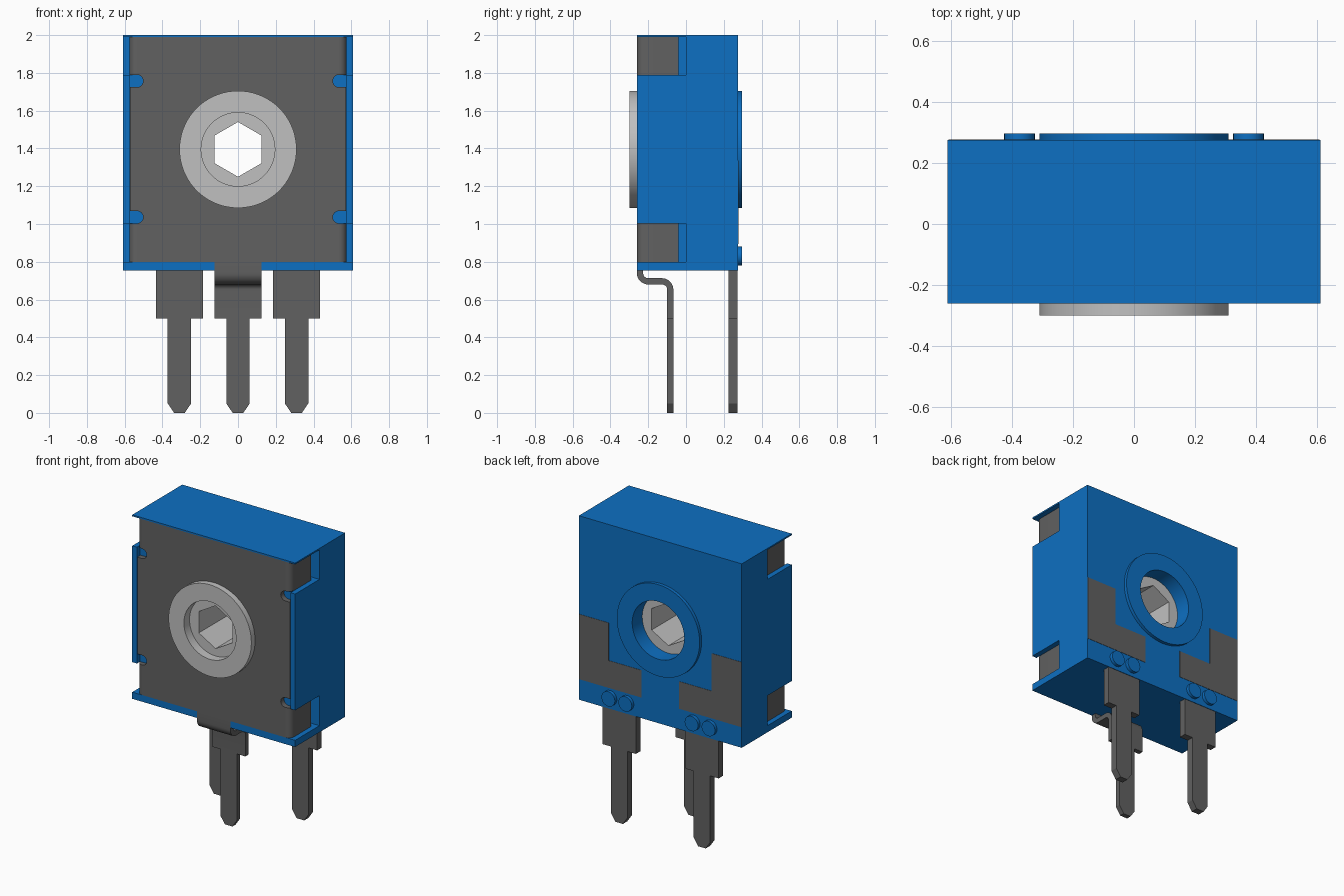
import bpy, bmesh, math

cube = bpy.data.objects.get("Cube")
if cube:
    bpy.data.objects.remove(cube, do_unlink=True)


def material(name, rgb):
    m = bpy.data.materials.new(name)
    m.use_nodes = True
    m.diffuse_color = (*rgb, 1)
    m.node_tree.nodes["Principled BSDF"].inputs["Base Color"].default_value = (*rgb, 1)
    return m


BLUE = material("blue_plastic", (0.004, 0.16, 0.54))
DARK = material("dark_metal", (0.12, 0.12, 0.12))
LIGHT = material("light_grey_plastic", (0.53, 0.53, 0.53))

HUB_Z = 1.395  # height of the rotor axis


def finish(name, bm, mat):
    bmesh.ops.recalc_face_normals(bm, faces=bm.faces)
    me = bpy.data.meshes.new(name)
    bm.to_mesh(me)
    bm.free()
    ob = bpy.data.objects.new(name, me)
    bpy.context.collection.objects.link(ob)
    if mat:
        me.materials.append(mat)
    return ob


def prism(name, pts, axis, lo, hi, mat=None):
    """Extrude a 2D outline along an axis from lo to hi."""
    place = {"x": lambda a, b, t: (t, a, b),
             "y": lambda a, b, t: (a, t, b),
             "z": lambda a, b, t: (a, b, t)}[axis]
    bm = bmesh.new()
    low = [bm.verts.new(place(a, b, lo)) for a, b in pts]
    high = [bm.verts.new(place(a, b, hi)) for a, b in pts]
    bm.faces.new(low)
    bm.faces.new(high[::-1])
    n = len(pts)
    for i in range(n):
        j = (i + 1) % n
        bm.faces.new((low[i], low[j], high[j], high[i]))
    return finish(name, bm, mat)


def lathe(name, profile, mat, steps=72):
    """Spin an (r, y) profile round the rotor axis."""
    bm = bmesh.new()
    vs = [bm.verts.new((r, y, HUB_Z)) for r, y in profile]
    es = [bm.edges.new(p) for p in zip(vs, vs[1:])]
    bmesh.ops.spin(bm, geom=vs + es, cent=(0, 0, HUB_Z), axis=(0, 1, 0),
                   angle=2 * math.pi, steps=steps)
    bmesh.ops.remove_doubles(bm, verts=bm.verts, dist=1e-4)
    return finish(name, bm, mat)


def rect(x0, x1, z0, z1):
    return [(x0, z0), (x1, z0), (x1, z1), (x0, z1)]


def arc(cx, cy, r, a0, a1, n=8):
    angles = [math.radians(a0 + (a1 - a0) * i / n) for i in range(n + 1)]
    return [(cx + r * math.cos(a), cy + r * math.sin(a)) for a in angles]


def circle(x, z, r, n=72):
    return arc(x, z, r, 0, 360, n)[:-1]


def flip(pts, s):
    return [(s * x, z) for x, z in pts]


def cut(ob, cutters):
    """Subtract the cutters for good and delete them."""
    bpy.context.view_layer.objects.active = ob
    for c in cutters:
        c.hide_render = True
        mod = ob.modifiers.new("cut", "BOOLEAN")
        mod.operation, mod.solver, mod.object = "DIFFERENCE", "EXACT", c
        bpy.ops.object.modifier_apply(modifier=mod.name)
        bpy.data.objects.remove(c, do_unlink=True)


def bore(r, y0, y1):
    return prism("bore_cutter", circle(0, HUB_Z, r), "y", y0, y1)


# Housing with front pocket, terminal slot, corner notches and stepped bore
ROWS = ((0.80, 1.003), (1.79, 1.99))
body = prism("housing", rect(-0.61, 0.61, 0.755, 2.0), "y", -0.26, 0.275, BLUE)
cutters = [prism("pocket_cutter", rect(-0.575, 0.575, 0.80, 1.99), "y", -0.4, -0.225),
           prism("slot_cutter", rect(-0.125, 0.125, 0.70, 0.82), "y", -0.4, -0.225),
           bore(0.25, -0.4, 0.19), bore(0.195, 0.1, 0.4)]
for s in (-1, 1):
    for z0, z1 in ROWS:
        cutters.append(prism("notch_cutter", flip(rect(0.54, 0.7, z0, z1), s), "y", -0.4, 0.0))
cut(body, cutters)

# Raised collar on the back
collar = prism("back_collar", circle(0, HUB_Z, 0.31), "y", 0.27, 0.297, BLUE)
cut(collar, [bore(0.195, 0.1, 0.4)])

# Front plate with rounded relief slots
half = ([(0.535, 0.80)] + arc(0.535, 1.036, 0.033, 270, 90)
        + [(0.572, 1.069), (0.572, 1.724)]
        + arc(0.535, 1.757, 0.033, 270, 90) + [(0.535, 1.99)])
plate = prism("front_plate", half + flip(half, -1)[::-1], "y", -0.26, -0.225, DARK)
cut(plate, [bore(0.25, -0.4, 0.0)])

# Bent corner tabs holding the plate
tab = (arc(0.535, -0.22, 0.04, 270, 360) + [(0.575, -0.04), (0.54, -0.04)]
       + arc(0.535, -0.22, 0.005, 360, 270))
smooth = [collar]
for s, side in ((1, "left"), (-1, "right")):
    for (z0, z1), row in zip(ROWS, ("lower", "upper")):
        smooth.append(prism(f"{side}_{row}_tab", flip(tab, s), "z", z0, z1, DARK))

# Rotor: flange, front recess and barrel, with a hexagonal through hole
rotor = lathe("rotor", [(0, -0.24), (0.195, -0.24), (0.195, -0.30), (0.31, -0.30),
                        (0.31, -0.26), (0.245, -0.26), (0.245, 0.188), (0, 0.188)], LIGHT)
hexagon = arc(0, HUB_Z, 0.145, 90, 450, 6)[:-1]
cut(rotor, [prism("hex_cutter", hexagon, "y", -0.5, 0.5)])
smooth += [rotor, body, plate]

# Pin outline with a chamfered tip
PIN = [(-0.062, 0.5), (-0.062, 0.05), (-0.028, 0), (0.028, 0), (0.062, 0.05), (0.062, 0.5)]

# Middle terminal: double-bent strip and its pin
strip = ([(-0.26, 0.80)] + arc(-0.20, 0.74, 0.06, 180, 270)
         + arc(-0.127, 0.653, 0.027, 90, 0) + [(-0.10, 0.5), (-0.067, 0.5)]
         + arc(-0.127, 0.653, 0.06, 0, 90) + arc(-0.20, 0.74, 0.027, 270, 180)
         + [(-0.227, 0.80)])
smooth.append(prism("middle_terminal", strip, "x", -0.125, 0.125, DARK))
prism("middle_pin", PIN, "y", -0.10, -0.067, DARK)

# Outer terminals, their contact plates and rivets on the back
SHANK = [(0.125, 0.5), (0.125, 0.77), (-0.125, 0.77), (-0.125, 0.5)]
CONTACT = [(0.14, 0.895), (0.608, 0.895), (0.608, 1.335), (0.385, 1.335),
           (0.385, 1.08), (0.14, 1.08)]
for s, side in ((1, "left"), (-1, "right")):
    outline = [(x + 0.31 * s, z) for x, z in PIN + SHANK]
    prism(f"{side}_terminal", outline, "y", 0.225, 0.272, DARK)
    prism(f"{side}_contact_plate", flip(CONTACT, s), "y", 0.27, 0.277, DARK)
    for x, part in ((0.375, "outer"), (0.248, "inner")):
        smooth.append(prism(f"{side}_{part}_rivet", circle(s * x, 0.83, 0.05, 32),
                            "y", 0.27, 0.297, BLUE))

# Smooth the round surfaces, keep edges sharp
bpy.ops.object.select_all(action="DESELECT")
for ob in smooth:
    ob.select_set(True)
bpy.context.view_layer.objects.active = smooth[0]
bpy.ops.object.shade_smooth_by_angle(angle=math.radians(30))
